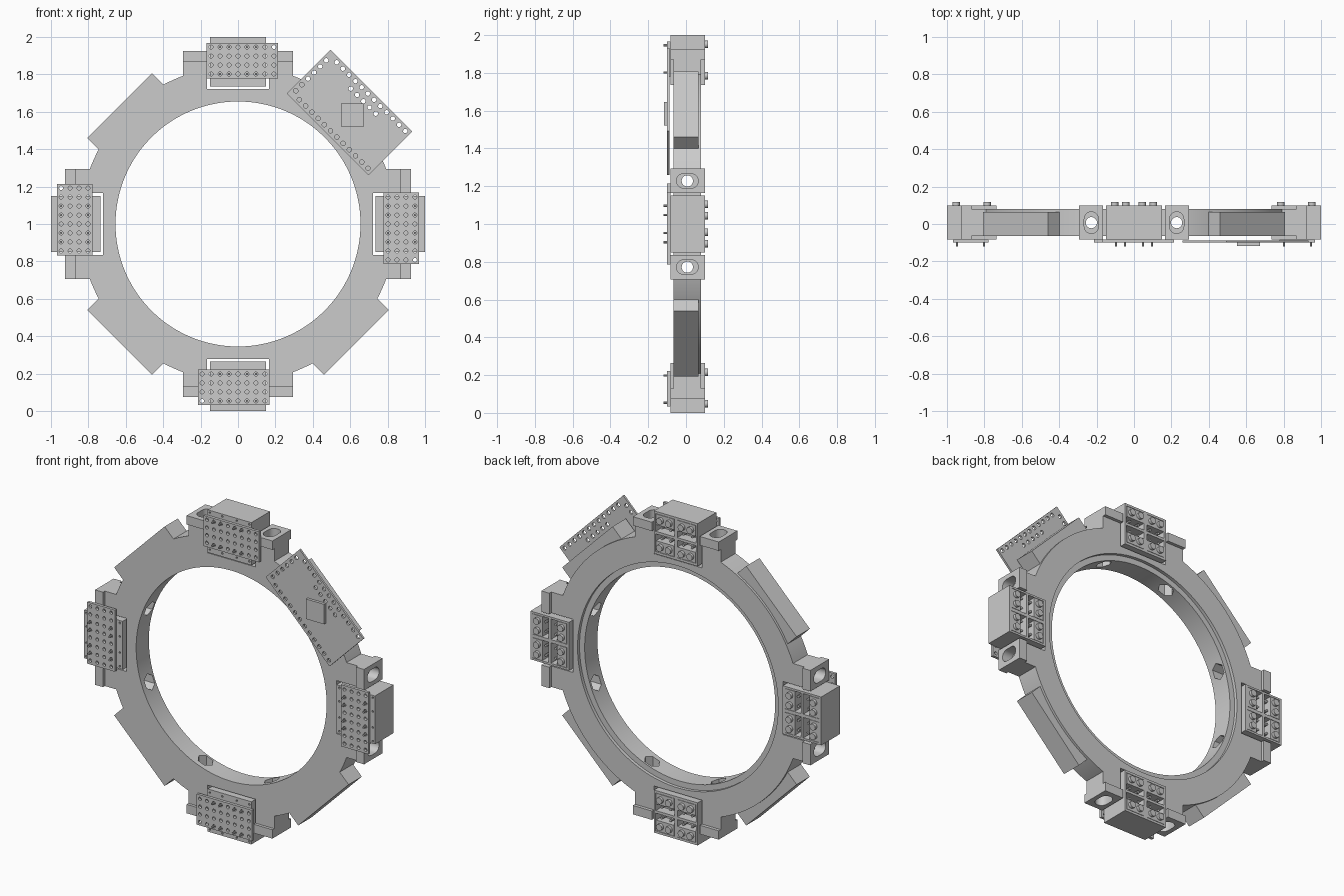
import bpy, bmesh
from math import pi, sin, cos, radians
from mathutils import Matrix, Vector

if "Cube" in bpy.data.objects:
    bpy.data.objects.remove(bpy.data.objects["Cube"])

# Local frame for every part: x tangential, y depth, z radial distance from the ring centre
def frame(deg):
    return Matrix.Translation((0, 0, 1)) @ Matrix.Rotation(radians(deg), 4, 'Y')

RADIAL = Matrix.Identity(4)                                              # (x, y) profile, along radius
SIDE = Matrix(((0, 0, 1, 0), (1, 0, 0, 0), (0, 1, 0, 0), (0, 0, 0, 1)))  # (y, r) profile, along x
DEPTH = Matrix(((1, 0, 0, 0), (0, 0, 1, 0), (0, 1, 0, 0), (0, 0, 0, 1))) # (x, r) profile, along y
CARDINAL = [frame(a) for a in (0, 90, 180, 270)]
DIAGONAL = [frame(a) for a in (45, 135, 225, 315)]
I4 = Matrix.Identity(4)

def prism(bm, pts, lo, hi, m):
    a = [bm.verts.new(m @ Vector((p[0], p[1], lo))) for p in pts]
    b = [bm.verts.new(m @ Vector((p[0], p[1], hi))) for p in pts]
    bm.faces.new(a)
    bm.faces.new(b[::-1])
    n = len(pts)
    for i in range(n):
        bm.faces.new((a[i], b[i], b[(i + 1) % n], a[(i + 1) % n]))

def box(bm, x0, x1, y0, y1, r0, r1, m=I4):
    prism(bm, [(x0, y0), (x1, y0), (x1, y1), (x0, y1)], r0, r1, m)

def circle(cx, cy, r, n=12, start=0.0):
    return [(cx + r * cos(start + 2 * pi * i / n), cy + r * sin(start + 2 * pi * i / n)) for i in range(n)]

def oblong(cx, cy, r, half):
    arc = [pi * i / 10 for i in range(11)]
    return ([(cx + r * cos(t), cy + half + r * sin(t)) for t in arc] +
            [(cx - r * cos(t), cy - half - r * sin(t)) for t in arc])

def finish(bm, name, m=I4):
    bmesh.ops.recalc_face_normals(bm, faces=bm.faces)
    me = bpy.data.meshes.new(name)
    bm.to_mesh(me)
    bm.free()
    ob = bpy.data.objects.new(name, me)
    ob.matrix_world = m
    bpy.context.collection.objects.link(ob)
    return ob

def activate(ob):
    bpy.ops.object.select_all(action='DESELECT')
    ob.select_set(True)
    bpy.context.view_layer.objects.active = ob

def combine(ob, bm, op='DIFFERENCE'):
    tool = finish(bm, "helper")
    tool.matrix_world = ob.matrix_world.copy()
    tool.hide_render = True
    activate(ob)
    mod = ob.modifiers.new(op, 'BOOLEAN')
    mod.operation, mod.object, mod.solver = op, tool, 'EXACT'
    bpy.ops.object.modifier_apply(modifier=mod.name)
    bpy.data.objects.remove(tool)

def smooth(ob):
    activate(ob)
    bpy.ops.object.shade_smooth_by_angle(angle=radians(25))

def repeat(ob, frames):
    ob.matrix_world = frames[0]
    for f in frames[1:]:
        c = ob.copy()
        c.matrix_world = f
        bpy.context.collection.objects.link(c)

# Ring body with a stepped rear inner rim
bm = bmesh.new()
profile = [(.655, -.065), (.845, -.065), (.845, .08), (.69, .08), (.69, .06), (.655, .06)]
SEG = 128
loops = []
for i in range(SEG):
    t = 2 * pi * (i + .5) / SEG
    loops.append([bm.verts.new((r * sin(t), y, 1 + r * cos(t))) for r, y in profile])
for i in range(SEG):
    p, q = loops[i], loops[(i + 1) % SEG]
    for j in range(6):
        bm.faces.new((p[j], p[(j + 1) % 6], q[(j + 1) % 6], q[j]))
ring = finish(bm, "ring_body")

# Diagonal flats and flanged mounting tabs
bm = bmesh.new()
for f in DIAGONAL:
    box(bm, -.245, .245, -.065, .065, .74, .895, f)
tab = [(-.065, .73), (.08, .73), (.08, .87), (.1, .87), (.1, .925),
       (-.083, .925), (-.083, .87), (-.065, .87)]
for f in CARDINAL:
    prism(bm, tab, -.295, .295, f @ SIDE)
combine(ring, bm, 'UNION')

# Connector slots and bolt holes, then nut pockets, then bolt head recesses
bm, nuts, heads = bmesh.new(), bmesh.new(), bmesh.new()
for f in CARDINAL:
    box(bm, -.165, .165, -.2, .2, .722, 1.1, f)
    for s in (-.228, .228):
        prism(bm, circle(s, .007, .03, 24), .54, 1.1, f)
        prism(nuts, circle(s, .007, .046, 6), .55, .70, f)
        prism(heads, oblong(s, .007, .038, .02), .86, 1.1, f)
for cutter in (bm, nuts, heads):
    combine(ring, cutter)
smooth(ring)

# Connector housing: block with four rear pockets and small front dimples
bm = bmesh.new()
box(bm, -.15, .15, -.083, .1, .735, 1.0)
housing = finish(bm, "connector_housing")
bm = bmesh.new()
for x0, x1 in ((-.138, -.01), (.01, .138)):
    for r0, r1 in ((.75, .86), (.876, .986)):
        box(bm, x0, x1, .04, .2, r0, r1)
for x in (-.135, -.05, .05, .135):
    for r in (.755, .985):
        prism(bm, circle(x, r, .006, 8), -.1, -.075, DEPTH)
combine(housing, bm)
repeat(housing, CARDINAL)

# Terminal pads with raised studs and contact pins inside the pockets
bm = bmesh.new()
for s in (-1, 1):
    for r, inward in ((.785, 1), (.951, -1)):
        cx = s * .074
        box(bm, cx - .062, cx + .062, .03, .1, r - .033, r + .033)
        for k in (-1, 1):
            prism(bm, circle(cx + k * .03, r, .02, 16), .095, .117, DEPTH)
            prism(bm, circle(cx + k * .03, r + inward * .05, .008, 8), .03, .09, DEPTH)
terminals = finish(bm, "terminal_pads")
smooth(terminals)
repeat(terminals, CARDINAL)

# Perforated connector board with an 8 x 4 grid of holes
bm = bmesh.new()
box(bm, -.168, .215, -.1, -.083, .777, .967)
board = finish(bm, "connector_board")
cols = [-.144 + .048 * i for i in range(8)]
rows = [.802 + .048 * i for i in range(4)]
bm = bmesh.new()
for x in cols:
    for r in rows:
        prism(bm, circle(x, r, .0105), -.2, 0, DEPTH)
combine(board, bm)
smooth(board)
repeat(board, CARDINAL)

# Solder pins poking through the board
bm = bmesh.new()
for i in (1, 2, 4, 5):
    for r in (rows[0], rows[3]):
        prism(bm, circle(cols[i], r, .006, 8), -.12, -.08, DEPTH)
repeat(finish(bm, "solder_pins"), CARDINAL)

# Controller board on the upper right diagonal
bm = bmesh.new()
box(bm, -.31, .31, -.1, -.087, .678, 1.008)
controller = finish(bm, "controller_board", DIAGONAL[0])
holes = [(-.238 + .0472 * i, r) for i in range(12) for r in (.702, .984)]
holes += [(-.285, .722 + .046 * i) for i in range(6)]
holes += [(-.085 + .0472 * i, .938) for i in range(5)]
bm = bmesh.new()
for x, r in holes:
    prism(bm, circle(x, r, .012), -.2, 0, DEPTH)
combine(controller, bm)
smooth(controller)

# Controller chip, turned 45 degrees on its board
bm = bmesh.new()
prism(bm, circle(.02, .845, .088, 4), -.117, -.095, DEPTH)
finish(bm, "controller_chip", DIAGONAL[0])
